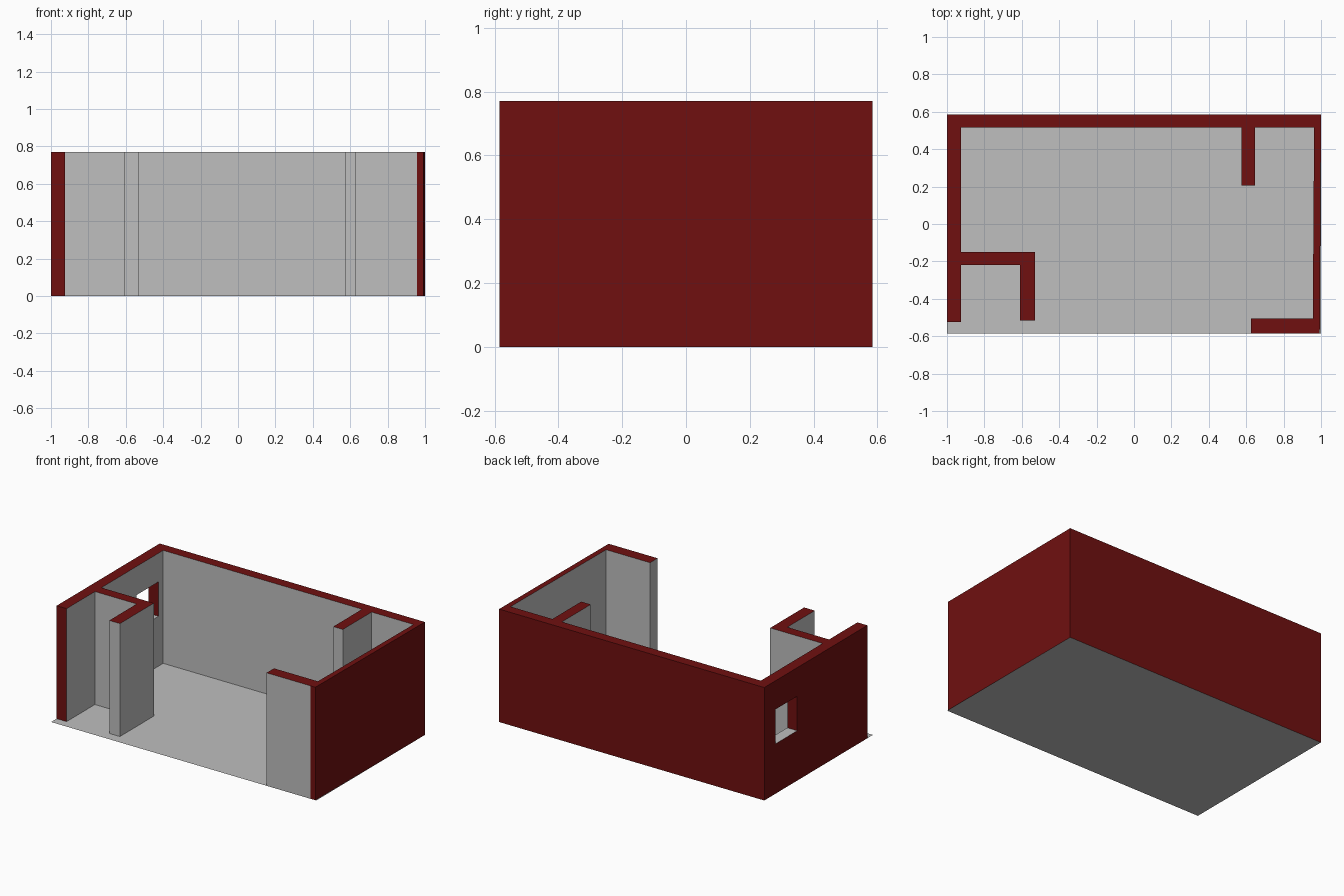
import bpy
import bmesh

HEIGHT = 0.77
HALF_DEPTH = 0.585

cube = bpy.data.objects.get("Cube")
if cube:
    bpy.data.objects.remove(cube, do_unlink=True)


def make_material(name, color):
    mat = bpy.data.materials.new(name)
    mat.use_nodes = True
    mat.diffuse_color = color
    mat.node_tree.nodes["Principled BSDF"].inputs["Base Color"].default_value = color
    return mat


plaster = make_material("plaster_grey", (0.52, 0.52, 0.52, 1))
red = make_material("dark_red", (0.16, 0.005, 0.005, 1))


def make_prism(name, outline, z0, z1):
    """Extrude a flat outline from z0 to z1, or leave it flat if they match."""
    bm = bmesh.new()
    base = bm.faces.new([bm.verts.new((x, y, z0)) for x, y in outline])
    if z1 > z0:
        top = bmesh.ops.extrude_face_region(bm, geom=[base], use_keep_orig=True)
        verts = [v for v in top["geom"] if isinstance(v, bmesh.types.BMVert)]
        bmesh.ops.translate(bm, verts=verts, vec=(0, 0, z1 - z0))
        bmesh.ops.recalc_face_normals(bm, faces=bm.faces)
    mesh = bpy.data.meshes.new(name)
    bm.to_mesh(mesh)
    bm.free()
    obj = bpy.data.objects.new(name, mesh)
    bpy.context.collection.objects.link(obj)
    mesh.materials.append(plaster)
    return obj


def rectangle(x0, x1, y0, y1):
    return [(x0, y0), (x1, y0), (x1, y1), (x0, y1)]


# Floor slab
make_prism("floor", rectangle(-1, 1, -HALF_DEPTH, HALF_DEPTH), 0, 0)

# Walls: one continuous plan outline, including the partitions
plan = [
    (-1, -0.525), (-0.925, -0.525),                                  # left wall end
    (-0.925, -0.22), (-0.61, -0.22), (-0.61, -0.515),                # closet
    (-0.53, -0.515), (-0.53, -0.15), (-0.925, -0.15),
    (-0.925, 0.515), (0.575, 0.515),                                 # back wall inside
    (0.575, 0.205), (0.647, 0.205), (0.647, 0.515),                  # short partition
    (0.963, 0.515), (0.956, -0.505),                                 # right wall inside
    (0.625, -0.505), (0.625, -HALF_DEPTH), (0.956, -HALF_DEPTH),     # front return
    (0.993, -HALF_DEPTH), (1, HALF_DEPTH), (-1, HALF_DEPTH),         # outside
]
walls = make_prism("walls", plan, 0, HEIGHT)
walls.data.materials.append(red)

# Window opening in the wall at -x
cutter = make_prism("window_cutter", rectangle(-1.1, -0.85, 0.23, 0.465), 0.34, 0.575)
cutter.hide_render = True
cut = walls.modifiers.new("window", "BOOLEAN")
cut.operation = "DIFFERENCE"
cut.solver = "EXACT"
cut.object = cutter
bpy.context.view_layer.objects.active = walls
bpy.ops.object.modifier_apply(modifier=cut.name)
bpy.data.objects.remove(cutter, do_unlink=True)


def is_red(face):
    """Outer faces, wall tops, wall ends and window reveals are red."""
    n, c = face.normal, face.calc_center_median()
    if abs(n.z) > 0.5:
        return c.z > 0.5
    if abs(n.x) > 0.9:
        return abs(c.x) > 0.99
    return c.y > 0.58 or abs(c.x) > 0.95


# Open the underside where the floor covers it, then colour the faces
bm = bmesh.new()
bm.from_mesh(walls.data)
bm.normal_update()
underside = [f for f in bm.faces if f.normal.z < -0.5 and f.calc_center_median().z < 0.01]
bmesh.ops.delete(bm, geom=underside, context="FACES")
for face in bm.faces:
    face.material_index = int(is_red(face))
bm.to_mesh(walls.data)
bm.free()
